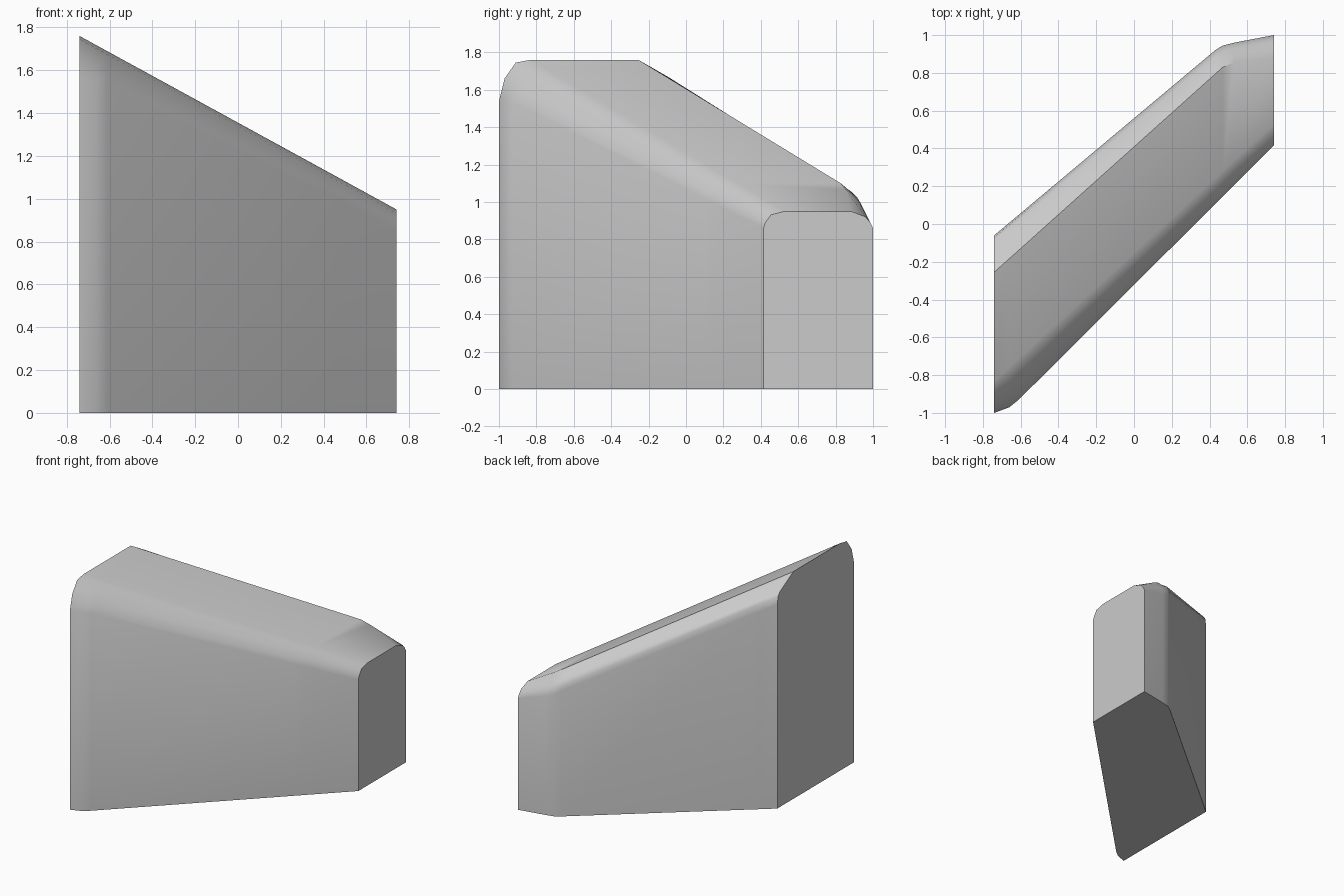
import bpy, bmesh

if "Cube" in bpy.data.objects:
    bpy.data.objects.remove(bpy.data.objects["Cube"])

L, R = -0.74, 0.74
XS = [L, -0.66, -0.61, 0.43, 0.47, 0.53, R]


def lerp(points, x):
    """Point (y, z) on a polyline of (x, y, z) knots."""
    for a, b in zip(points, points[1:]):
        if x <= b[0] + 1e-6:
            t = (x - a[0]) / (b[0] - a[0])
            return [a[i] + t * (b[i] - a[i]) for i in (1, 2)]


# Plan outline of the two long sides, with their rounded end corners
front = [(L, -1, 1.54), (-0.66, -0.97, 1.54), (-0.61, -0.93, 1.53), (R, 0.415, 0.86)]
back = [(L, -0.06, 1.58), (0.43, 0.92, 0.97), (0.47, 0.945, 0.94), (0.53, 0.96, 0.92), (R, 1, 0.86)]

# Lengthwise lines of the rounded, sloping top, from front to back
lanes = [
    [(x, y, 0) for x, y, z in front],
    front,
    [(L, -0.97, 1.66), (-0.66, -0.92, 1.62), (-0.61, -0.88, 1.59), (R, 0.425, 0.89)],
    [(L, -0.91, 1.745), (R, 0.455, 0.932)],
    [(L, -0.83, 1.76), (R, 0.53, 0.95)],
    [(L, -0.255, 1.76), (0.47, 0.83, 1.098), (0.53, 0.855, 1.065), (R, 0.88, 0.95)],
    [(L, -0.09, 1.665), (0.43, 0.89, 1.05), (0.47, 0.915, 1.025), (0.53, 0.93, 0.99), (R, 0.96, 0.92)],
    [(L, -0.07, 1.64), (0.43, 0.91, 1.01), (0.47, 0.935, 0.99), (0.53, 0.95, 0.96), (R, 0.985, 0.89)],
    back,
    [(x, y, 0) for x, y, z in back],
]

# Slanted block: cross-sections joined along its length
bm = bmesh.new()
rings = [[bm.verts.new((x, *lerp(lane, x))) for lane in lanes] for x in XS]
n = len(lanes)
for a, b in zip(rings, rings[1:]):
    for i in range(n):
        j = (i + 1) % n
        bm.faces.new((a[i], b[i], b[j], a[j]))
bm.faces.new(rings[0])
bm.faces.new(rings[-1][::-1])
bmesh.ops.recalc_face_normals(bm, faces=bm.faces)
mesh = bpy.data.meshes.new("slanted_block")
bm.to_mesh(mesh)
bm.free()
block = bpy.data.objects.new("slanted_block", mesh)
bpy.context.collection.objects.link(block)

# Smooth the rounded edges, keep the end faces and base crisp
bpy.context.view_layer.objects.active = block
block.select_set(True)
bpy.ops.object.shade_smooth_by_angle(angle=0.61)
